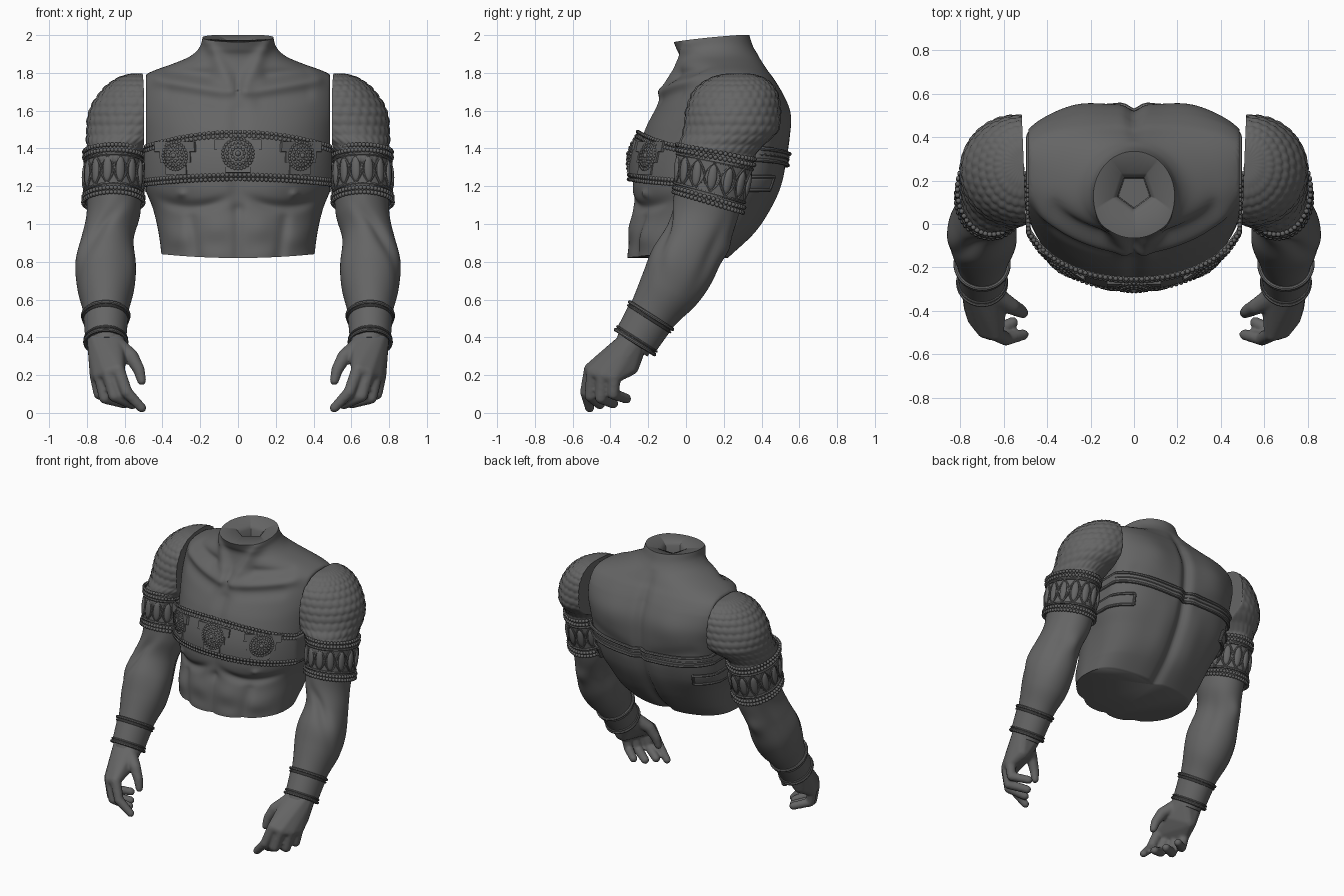
import bpy, bmesh, math
from math import sin, cos, pi, exp, asin
from mathutils import Vector, Matrix

if "Cube" in bpy.data.objects:
    bpy.data.objects.remove(bpy.data.objects["Cube"])

stone = bpy.data.materials.new("dark_grey_stone")
stone.diffuse_color = (0.13, 0.13, 0.13, 1)
stone.use_nodes = True
stone.node_tree.nodes["Principled BSDF"].inputs["Base Color"].default_value = stone.diffuse_color


def finish(name, bm, mirror=False, solid=0, angle=40, remesh=0):
    bmesh.ops.recalc_face_normals(bm, faces=bm.faces[:])
    me = bpy.data.meshes.new(name)
    bm.to_mesh(me)
    bm.free()
    me.materials.append(stone)
    ob = bpy.data.objects.new(name, me)
    bpy.context.collection.objects.link(ob)
    bpy.ops.object.select_all(action='DESELECT')
    ob.select_set(True)
    bpy.context.view_layer.objects.active = ob
    bpy.ops.object.shade_smooth_by_angle(angle=math.radians(angle))
    if remesh:
        m = ob.modifiers.new("fuse", 'REMESH')
        m.mode, m.voxel_size, m.use_smooth_shade = 'VOXEL', remesh, True
        s = ob.modifiers.new("soften", 'SMOOTH')
        s.factor, s.iterations = 0.5, 4
    if solid:
        m = ob.modifiers.new("thickness", 'SOLIDIFY')
        m.thickness, m.offset = solid, 0
    if mirror:
        m = ob.modifiers.new("mirror", 'MIRROR')
        m.use_mirror_merge = False
    return ob


def grid(bm, fn, nu, nv, closed=True, caps=True):
    """Surface from fn(i, j); closed wraps around i."""
    rows = [[bm.verts.new(fn(i, j)) for i in range(nu)] for j in range(nv)]
    for a, b in zip(rows, rows[1:]):
        for i in range(nu if closed else nu - 1):
            k = (i + 1) % nu
            bm.faces.new((a[i], a[k], b[k], b[i]))
    if closed and caps:
        bm.faces.new(rows[0])
        bm.faces.new(rows[-1])


def sample(rows, k):
    """Smooth interpolation of table rows by their first column."""
    n = len(rows)
    i = 0
    while i < n - 2 and k > rows[i + 1][0]:
        i += 1
    a, b = rows[i], rows[i + 1]
    p, q = rows[max(i - 1, 0)], rows[min(i + 2, n - 1)]
    h = b[0] - a[0]
    t = min(max((k - a[0]) / h, 0), 1)
    out = []
    for c in range(1, len(a)):
        m0 = (b[c] - p[c]) / (b[0] - p[0]) * h
        m1 = (q[c] - a[c]) / (q[0] - a[0]) * h
        out.append((2*t**3 - 3*t*t + 1)*a[c] + (t**3 - 2*t*t + t)*m0
                   + (3*t*t - 2*t**3)*b[c] + (t**3 - t*t)*m1)
    return out


def tube(bm, pts, r, n=8, closed=False):
    m = len(pts)
    def fn(i, j):
        j %= m
        a, b = (pts[j - 1], pts[(j + 1) % m]) if closed else (pts[max(j-1, 0)], pts[min(j+1, m-1)])
        d = (b - a).normalized()
        u = d.cross(Vector((0, 0, 1))).normalized()
        w = 2 * pi * i / n
        return pts[j] + r * (cos(w) * u + sin(w) * d.cross(u))
    grid(bm, fn, n, m + 1 if closed else m, caps=not closed)


def bead(bm, p, r, sub=2):
    bmesh.ops.create_icosphere(bm, subdivisions=sub, radius=r, matrix=Matrix.Translation(p))


# ---- torso: height, front y, back y, half width, centre y
TORSO = [(.82, -.305, .22, .405, -.03), (.95, -.30, .35, .42, .03), (1.08, -.28, .435, .45, .10),
         (1.2, -.275, .495, .495, .14), (1.35, -.265, .535, .51, .17), (1.5, -.22, .55, .525, .21),
         (1.6, -.17, .543, .54, .24), (1.7, -.12, .505, .54, .265), (1.77, -.08, .465, .52, .265),
         (1.81, -.055, .435, .45, .24), (1.85, -.04, .41, .34, .20), (1.89, -.035, .385, .25, .17),
         (1.94, -.05, .355, .203, .15), (2.0, -.065, .335, .187, .13)]


def seg(x, z, x0, z0, x1, z1, w):
    dx, dz = x1 - x0, z1 - z0
    t = min(max(((x-x0)*dx + (z-z0)*dz) / (dx*dx + dz*dz), 0), 1)
    return exp(-((x-x0-t*dx)**2 + (z-z0-t*dz)**2) / w**2)


def muscles_front(x, z):
    x = abs(x)
    g = lambda x0, z0, sx, sz: exp(-((x-x0)/sx)**2 - ((z-z0)/sz)**2)
    return (.024*g(.23, 1.21, .17, .11) + .018*g(.3, 1.16, .02, .02)
            - .024*exp(-((z - 1.09 - 1.3*(x-.24)**2)/.03)**2)*exp(-((x-.24)/.17)**4)
            - .015*seg(x, z, 0, 1.08, 0, 1.6, .04) - .012*seg(x, z, 0, .82, 0, 1.08, .025)
            + .016*g(.12, .98, .08, .07) + .024*g(.32, .93, .08, .07) + .012*g(.12, .83, .08, .05)
            - .014*seg(x, z, .22, .82, .25, 1.03, .03)
            + .018*seg(x, z, .05, 1.70, .42, 1.765, .032) - .03*seg(x, z, .16, 1.785, .36, 1.81, .035)
            - .014*seg(x, z, .12, 1.65, .36, 1.69, .04)
            + .022*seg(x, z, .03, 1.72, .16, 1.97, .035) - .015*g(0, 1.75, .035, .05))


def muscles_back(x, z):
    x = abs(x)
    return (-.03*exp(-(x/.035)**2)*min(1, max(0, (1.9-z)/.2)) + .016*exp(-((x-.25)/.12)**2 - ((z-1.58)/.14)**2)
            + .015*exp(-((x-.12)/.08)**2 - ((z-1.05)/.2)**2) - .01*seg(x, z, .12, 1.35, .38, 1.42, .05))


def body(th, z, off=0, relief=True):
    F, B, W, yc = sample(TORSO, z)
    c, s = cos(th), sin(th)
    n = 2.1 if s < 0 else 2 + min(1, max(0, (1.9 - z) * 5))
    r = (abs(c)**n + abs(s)**n) ** (-1 / n)
    x, y = (W + off)*c*r, yc + ((yc - F if s < 0 else B - yc) + off)*s*r
    x = max(-.487, min(.487, x))
    if relief:
        y += -muscles_front(x, z)*min(1, -2*s) if s < 0 else muscles_back(x, z)*min(1, 2*s)
    if z > 1.9:                          # neck rim dips at the throat
        z += (z - 1.9) * (min(y, .3) - .3 + .05*(abs(x)/.19)**2)
    return Vector((x, y, z + .02*max(0, 1 - (z - .82)/.1)*(x/.4)**2))


NU, NV = 180, 130
def torso_fn(i, j):
    th = 2 * pi * i / NU
    if j < NV:
        return body(th, .82 + 1.18 * j / (NV - 1))
    r, z = ((.105, 1.975), (.08, 1.95), (.075, 1.86))[j - NV]   # five-sided neck socket
    r *= cos(pi/5) / cos((th + pi/2) % (2*pi/5) - pi/5)
    return Vector((r*cos(th), .15 + r*sin(th), z))

bm = bmesh.new()
grid(bm, torso_fn, NU, NV + 3)
finish("torso", bm, angle=65)

# ---- chest band with beaded edges
q = lambda p: (p.x / .48) ** 2
def wrap(th, zc, slope, off, relief=False):
    return body(th, zc + slope * q(body(th, zc, 0, False)), off, relief)

bm = bmesh.new()
grid(bm, lambda i, j: wrap(-pi*i/80, 1.245 + .23*j/10, -.03 - .05*j/10, .022), 81, 11, False)
finish("chest_band", bm, solid=.02)
bm = bmesh.new()
for z, sl in ((1.237, -.03), (1.26, -.03), (1.465, -.08), (1.488, -.08)):
    for i in range(72):
        bead(bm, wrap(-pi*(i + .5)/72, z, sl, .03), .011)
finish("chest_band_beads", bm)

# ---- medallions and their stepped plates
bm = bmesh.new()
for x0, z0, R in ((0, 1.37, .08), (.31, 1.36, .073), (-.31, 1.36, .073)):
    th = -pi/2 + asin(x0 / .51)
    p = body(th, z0, .027, False)
    tu = (body(th + .05, z0, 0, False) - body(th - .05, z0, 0, False)).normalized()
    tv = (body(th, z0 + .03, 0, False) - body(th, z0 - .03, 0, False)).normalized()
    nrm = tu.cross(tv).normalized()
    M = Matrix((tu, tv, nrm)).transposed().to_4x4()
    M.translation = p
    for w, h, dz in ((.25, .055, .05), (.19, .10, .015), (.13, .17, -.015)):
        bmesh.ops.create_cube(bm, size=1, matrix=M @ Matrix.Translation((0, dz, -.006)) @ Matrix.Diagonal((w, h, .022, 1)))
    bmesh.ops.create_uvsphere(bm, u_segments=24, v_segments=12, radius=1, matrix=M @ Matrix.Diagonal((R, R, .02, 1)))
    for rad, cnt, h in ((R, 28, .003), (R*.72, 18, .011), (R*.42, 10, .015), (0, 1, .014)):
        for i in range(cnt):
            a = 2*pi*i/cnt
            bead(bm, M @ Vector((rad*cos(a), rad*sin(a), h)), .009 if rad else .016)
finish("medallions", bm)

# ---- back strap and the short side tabs
bm = bmesh.new()
grid(bm, lambda i, j: wrap(pi*i/80, 1.31 + .06*j/4, .03, .008, True), 81, 5, False)
finish("back_strap", bm, solid=.014)
bm = bmesh.new()
for z in (1.31, 1.34, 1.37):
    tube(bm, [wrap(pi*i/80, z, .03, .013, True) for i in range(81)], .011 if z != 1.34 else .006)
finish("back_strap_cords", bm)
bm = bmesh.new()
grid(bm, lambda i, j: body(.1 + .75*i/20, 1.18 + .07*j/4, .008), 21, 5, False)
finish("side_tab", bm, mirror=True, solid=.014)
bm = bmesh.new()
for z in (1.18, 1.25):
    tube(bm, [body(.1 + .75*i/20, z, .014) for i in range(21)], .010)
tube(bm, [body(.85, 1.18, .014), body(.851, 1.25, .014)], .010)
finish("side_tab_cords", bm, mirror=True)

# ---- shoulder: key, centre x, half x, centre y, half y, z
SHOULDER = [(0, .655, .14, .15, .195, 1.28), (1, .65, .147, .165, .21, 1.38), (2, .575, .225, .235, .248, 1.49),
            (3, .53, .255, .25, .248, 1.60), (4, .515, .21, .26, .22, 1.70), (5, .51, .14, .27, .155, 1.765),
            (5.7, .51, .07, .275, .08, 1.793), (6, .51, .01, .28, .01, 1.798)]
def shoulder_fn(i, j):
    th, k = 2*pi*i/132, 6*j/84
    cx, rx, cy, ry, z = sample(SHOULDER, k)
    row = k * 2.2
    u = (th/(2*pi)*30 + .5*(int(row) % 2)) % 1 - .5
    bump = .007 * max(0, 1 - 3.2*(u*u + (row % 1 - .5)**2)) * min(1, (6 - k)/1.5)
    x, y = cx + (rx + bump)*cos(th), cy + (ry + bump)*sin(th)
    return Vector((max(x, .497 + .04*max(y, 0)), y, z + bump*.6*k/6))

bm = bmesh.new()
grid(bm, shoulder_fn, 132, 85)
finish("scaled_shoulder", bm, mirror=True, angle=60)

# ---- limb tables: key, centre x y z, half x, half depth, tilt
def limb(rows, k, th, extra=0):
    cx, cy, cz, rx, ry, al = sample(rows, k)
    d = (ry + extra) * sin(th)
    return Vector((cx + (rx + extra)*cos(th), cy + d*cos(al), cz - d*sin(al)))

ARM = [(0, .655, .155, 1.36, .135, .19, .15), (1, .655, .13, 1.2, .145, .18, .25), (2, .66, .10, 1.05, .142, .172, .3),
       (3, .69, .05, .92, .138, .168, .42), (4, .70, -.02, .78, .156, .18, .5), (5, .70, -.085, .66, .15, .165, .55),
       (6, .70, -.16, .55, .122, .135, .57), (7, .70, -.23, .44, .10, .112, .57), (8, .695, -.285, .35, .085, .095, .57)]
def arm_fn(i, j):
    th, k = 2*pi*i/64, 8*j/90
    g = lambda t0, k0, st, sk: exp(-(((th - t0 + pi) % (2*pi) - pi)/st)**2 - ((k-k0)/sk)**2)
    ex = (-.022*g(5.0 + .45*(k-3), 3.2, .28, 1.3) + .014*g(4.5, 1.9, .5, .8) + .014*g(5.7, 3.9, .5, .9)
          + .018*g(1.5, 2.9, .35, .4) - .014*g(.7, 3.2, .25, 1.2) - .014*g(2.6, 3.4, .3, 1.1) + .01*g(3.6, 4.3, .4, .8))
    return limb(ARM, k, th, ex)

bm = bmesh.new()
grid(bm, arm_fn, 64, 91)
finish("arm", bm, mirror=True)

# ---- upper arm band: sleeve, beaded rims and pointed leaves
BAND = [(0, .66, .118, 1.115, .152, .185, .29), (1, .655, .158, 1.365, .152, .203, .19)]
bm = bmesh.new()
grid(bm, lambda i, j: limb(BAND, j/8, 2*pi*i/64), 64, 9)
finish("arm_band", bm, mirror=True)
bm = bmesh.new()
for k in (0, .1, .2, .86, .95, 1.04):
    if k in (.2, .86):
        tube(bm, [limb(BAND, k, 2*pi*i/48, .004) for i in range(48)], .008, 6, True)
        continue
    for i in range(50):
        p = limb(BAND, min(k, 1), 2*pi*i/50, .007)
        bead(bm, p + Vector((0, 0, .016 if k > 1 else 0)), .012)
for i in range(14):
    th = 2*pi*i/14
    p = limb(BAND, .53, th, .004)
    up = (limb(BAND, .7, th) - limb(BAND, .4, th)).normalized()
    tan = (limb(BAND, .53, th + .05) - limb(BAND, .53, th - .05)).normalized()
    M = Matrix((tan, up, tan.cross(up))).transposed().to_4x4()
    M.translation = p
    bmesh.ops.create_uvsphere(bm, u_segments=12, v_segments=8, radius=1, matrix=M @ Matrix.Diagonal((.025, .07, .014, 1)))
    for sgn in (-1, 1):                 # crossing ribs outline each leaf
        tube(bm, [limb(BAND, .22 + .62*t/10, th + sgn*.22*sin(pi*t/10), .003) for t in range(11)], .006, 6)
finish("arm_band_ornament", bm, mirror=True)

# ---- wrist cuff with rolled rims
CUFF = [(0, .70, -.27, .375, .107, .119, .57), (1, .70, -.185, .515, .119, .131, .57)]
bm = bmesh.new()
grid(bm, lambda i, j: limb(CUFF, j/6, 2*pi*i/48), 48, 7)
for k, r in ((0, .010), (.12, .006), (.88, .006), (1, .010)):
    tube(bm, [limb(CUFF, k, 2*pi*i/48, .003) for i in range(48)], r, 8, True)
finish("wrist_cuff", bm, mirror=True)

# ---- hand: hulls of spheres fused together
tmp = bmesh.new()
bmesh.ops.create_icosphere(tmp, subdivisions=2, radius=1)
DIRS = [v.co.copy() for v in tmp.verts]
tmp.free()

def hull(bm, balls):
    vs = [bm.verts.new(Vector(b[:3]) + b[3]*d) for b in balls for d in DIRS]
    res = bmesh.ops.convex_hull(bm, input=vs)
    junk = {v for v in res['geom_interior'] + res['geom_unused'] if isinstance(v, bmesh.types.BMVert)}
    bmesh.ops.delete(bm, geom=list(junk), context='VERTS')

FINGERS = [  # knuckle, middle joint, tip
    [(.635, -.505, .23, .037), (.59, -.53, .11, .032), (.51, -.51, .026, .026)],
    [(.69, -.49, .215, .037), (.655, -.505, .09, .033), (.56, -.455, .045, .028)],
    [(.73, -.44, .20, .037), (.705, -.45, .08, .033), (.60, -.385, .05, .028)],
    [(.75, -.38, .19, .036), (.735, -.385, .10, .031), (.645, -.315, .075, .027)]]
bm = bmesh.new()
hull(bm, [(.665, -.27, .385, .074), (.73, -.27, .385, .072), (.72, -.30, .25, .055), (.64, -.38, .29, .052)]
     + [f[0] for f in FINGERS])
THUMB = [(.645, -.33, .36, .05), (.565, -.38, .30, .039), (.525, -.40, .23, .032), (.51, -.41, .17, .025)]
for chain in FINGERS + [THUMB]:
    for a, b in zip(chain, chain[1:]):
        hull(bm, [a, b])
finish("hand", bm, mirror=True, remesh=.009)
